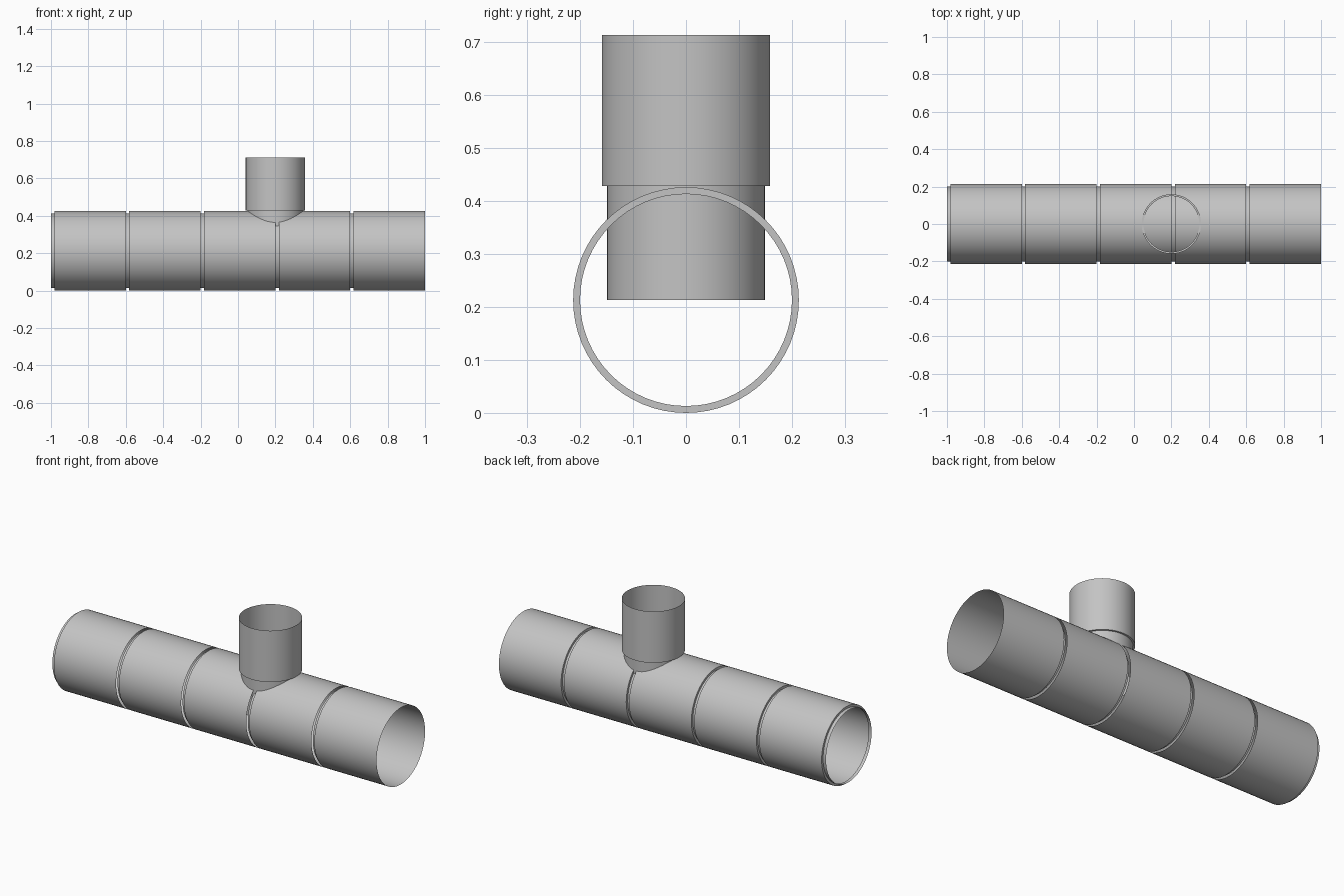
import bpy, bmesh, math
from mathutils import Vector

if "Cube" in bpy.data.objects:
    bpy.data.objects.remove(bpy.data.objects["Cube"])

SIDES = 64
R_BODY, R_SPIGOT = 0.213, 0.2      # main pipe radii
PIECE, GROOVE = 0.4, 0.018         # piece length and exposed spigot length

grey = bpy.data.materials.new("pipe grey")
grey.diffuse_color = (0.55, 0.55, 0.55, 1)
grey.use_nodes = True
grey.node_tree.nodes["Principled BSDF"].inputs["Base Color"].default_value = grey.diffuse_color


def lathe(name, profile, e1, e2, location):
    """Open thin shell: (distance, radius) profile turned about e1 x e2."""
    e1, e2 = Vector(e1), Vector(e2)
    axis = e1.cross(e2)
    bm = bmesh.new()
    rings = []
    for t, r in profile:
        ring = []
        for j in range(SIDES):
            a = 2 * math.pi * j / SIDES
            ring.append(bm.verts.new(axis * t + (e1 * math.cos(a) + e2 * math.sin(a)) * r))
        rings.append(ring)
    for low, high in zip(rings, rings[1:]):
        for j in range(SIDES):
            k = (j + 1) % SIDES
            bm.faces.new((low[j], low[k], high[k], high[j]))
    mesh = bpy.data.meshes.new(name)
    bm.to_mesh(mesh)
    bm.free()
    mesh.materials.append(grey)
    mesh.shade_smooth()
    mesh.set_sharp_from_angle(angle=math.radians(30))
    obj = bpy.data.objects.new(name, mesh)
    obj.location = location
    bpy.context.collection.objects.link(obj)
    return obj


# Main pipe: five equal pieces, each with a narrow spigot at its left end
piece = [(0, R_SPIGOT), (GROOVE, R_SPIGOT), (GROOVE, R_BODY), (PIECE, R_BODY)]
for i in range(5):
    lathe(f"pipe_section_{i + 1}", piece, (0, 1, 0), (0, 0, 1),
          (-1 + PIECE * i, 0, R_BODY))

# Upright branch: spigot reaching down to the pipe axis, wider socket above
branch = [(0, 0.149), (0.215, 0.149), (0.215, 0.159), (0.5, 0.159)]
lathe("branch_pipe", branch, (1, 0, 0), (0, 1, 0), (0.2, 0, R_BODY))
